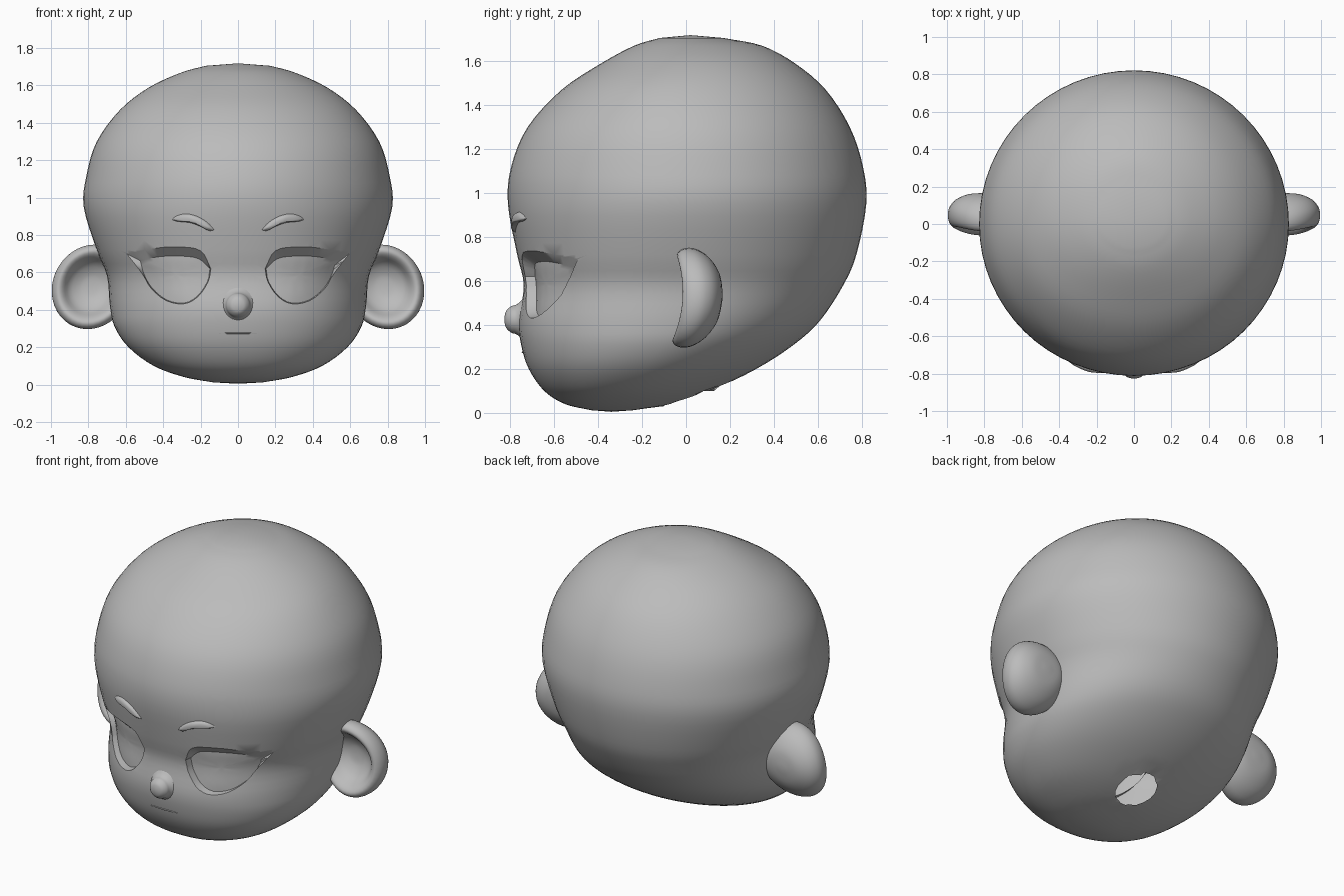
import bpy, bmesh, math
from mathutils import Vector
from mathutils.bvhtree import BVHTree

if "Cube" in bpy.data.objects:
    bpy.data.objects.remove(bpy.data.objects["Cube"])

skin = bpy.data.materials.new("grey_skin")
skin.diffuse_color = (0.5, 0.5, 0.5, 1)
skin.use_nodes = True
skin.node_tree.nodes["Principled BSDF"].inputs["Base Color"].default_value = skin.diffuse_color


def spline(pts, n):
    """Catmull-Rom curve through points, n steps per span."""
    pts = [Vector(p) for p in pts]
    ext = [2 * pts[0] - pts[1]] + pts + [2 * pts[-1] - pts[-2]]
    out = []
    for i in range(len(pts) - 1):
        a, b, c, d = ext[i:i + 4]
        for k in range(n):
            t = k / n
            out.append(0.5 * (2 * b + (c - a) * t + (2 * a - 5 * b + 4 * c - d) * t * t
                              + (3 * b - a - 3 * c + d) * t ** 3))
    return out + [pts[-1]]


def loft(name, rings, start=None, end=None):
    """Skin closed rings of equal length, with optional pole points."""
    bm = bmesh.new()
    rows = [[bm.verts.new(p) for p in r] for r in rings]
    n = len(rows[0])
    for a, b in zip(rows, rows[1:]):
        for i in range(n):
            j = (i + 1) % n
            bm.faces.new((a[i], a[j], b[j], b[i]))
    for pole, row in ((start, rows[0]), (end, rows[-1])):
        if pole is not None:
            v = bm.verts.new(pole)
            for i in range(n):
                bm.faces.new((v, row[i], row[(i + 1) % n]))
    bmesh.ops.recalc_face_normals(bm, faces=bm.faces)
    me = bpy.data.meshes.new(name)
    bm.to_mesh(me)
    bm.free()
    me.materials.append(skin)
    ob = bpy.data.objects.new(name, me)
    bpy.context.collection.objects.link(ob)
    return ob


def smooth(ob, angle=40):
    bpy.ops.object.select_all(action='DESELECT')
    ob.select_set(True)
    bpy.context.view_layer.objects.active = ob
    bpy.ops.object.shade_smooth_by_angle(angle=math.radians(angle))


# Head: stacked sections (height, front y, back y, half width, y of widest point)
levels = [(.012, -.43, -.24, .13, -.34), (.04, -.55, -.07, .285, -.32),
          (.10, -.645, .11, .45, -.27), (.20, -.715, .32, .585, -.19),
          (.31, -.75, .49, .66, -.11), (.42, -.76, .61, .685, -.05),
          (.58, -.738, .715, .70, 0), (.72, -.768, .775, .755, 0),
          (.95, -.81, .82, .825, 0), (1.12, -.795, .805, .81, 0),
          (1.30, -.72, .745, .755, 0), (1.47, -.565, .635, .63, 0),
          (1.59, -.385, .495, .475, .03), (1.67, -.235, .345, .30, .03),
          (1.705, -.12, .17, .17, .02)]
SEG = 64
rings = []
for z, f, b, w, c in spline(levels, 4):
    e = 2 / (2.2 - 0.2 * min(1, max(0, (z - .6) / .4)))
    ring = []
    for i in range(SEG):
        a = 2 * math.pi * i / SEG
        ca, sa = math.cos(a), math.sin(a)
        k = e if sa < 0 else 1
        x = math.copysign(abs(ca) ** k, ca) * w
        y = c + (math.copysign(abs(sa) ** k, sa)) * (b - c if sa > 0 else c - f)
        ring.append((x, y, z))
    rings.append(ring)
head = loft("head", rings, (0, -.34, .005), (0, .02, 1.718))
bm = bmesh.new()
bm.from_mesh(head.data)
tree = BVHTree.FromBMesh(bm)
bm.free()


def on_face(x, z, off=0.0):
    hit = tree.ray_cast(Vector((x, -2, z)), Vector((0, 1, 0)))[0]
    return Vector((x, hit.y + off, z))


def rings_inward(outline, offset, steps=6):
    """Shrinking copies of an outline laid on the face; offset(t), t = 1 at the rim."""
    mid = sum(outline, Vector((0, 0))) / len(outline)
    rs = []
    for s in range(steps):
        t = 1 - s / steps
        rs.append([on_face(*(mid + (p - mid) * t), offset(t)) for p in outline])
    return rs, on_face(*mid, offset(0))


# Eye sockets: winged outer rim tapering to a recessed eye surface
up_out = [(.145, .62), (.2, .717), (.33, .738), (.465, .727), (.595, .70)]
up_in = [(.15, .62), (.215, .675), (.325, .688), (.43, .683), (.522, .662)]
low_out = [(.595, .70), (.51, .59), (.465, .515), (.385, .45), (.29, .432),
           (.215, .47), (.16, .55), (.145, .62)]
low_in = [(.522, .662), (.502, .59), (.46, .518), (.383, .454), (.29, .436),
          (.218, .473), (.164, .55), (.15, .62)]
outer = spline(up_out, 4)[:-1] + spline(low_out, 3)[:-1]
inner = spline(up_in, 4)[:-1] + spline(low_in, 3)[:-1]
for s, side in ((1, "right"), (-1, "left")):
    o = [Vector((p.x * s, p.y)) for p in outer]
    q = [Vector((p.x * s, p.y)) for p in inner]
    floor, mid = rings_inward(q, lambda t: .045 - .012 * (1 - t * t))
    front = [[on_face(p.x, p.y, -.15) for p in o], [on_face(p.x, p.y, -.001) for p in o]]
    centre = sum(front[0], Vector()) / len(o)
    cutter = loft(side + "_eye_cutter", front + floor, centre + Vector((0, -.1, 0)), mid)
    cutter.hide_render = True
    cutter.hide_set(True)
    mod = head.modifiers.new(side + "_socket", 'BOOLEAN')
    mod.object = cutter
    mod.solver = 'EXACT'
    bpy.context.view_layer.objects.active = head
    bpy.ops.object.modifier_apply(modifier=mod.name)
    bpy.data.objects.remove(cutter)

# Neck opening under the head
bm = bmesh.new()
bm.from_mesh(head.data)
NY, NR = .02, .12
gone = []
for f in bm.faces:
    p = f.calc_center_median()
    if p.z < .3 and math.hypot(p.x, p.y - NY) < NR:
        gone.append(f)
bmesh.ops.delete(bm, geom=gone, context='FACES')
for v in bm.verts:
    if v.is_boundary and v.co.z < .3:
        d = Vector((v.co.x, v.co.y - NY))
        d = d.normalized() * NR
        v.co.x, v.co.y = d.x, d.y + NY
bm.to_mesh(head.data)
bm.free()
smooth(head, 35)

# Eyebrows: puffy arched strips
brow = (spline([(.12, .825), (.16, .868), (.22, .903), (.28, .916), (.33, .906), (.362, .884)], 3)[:-1]
        + spline([(.362, .884), (.33, .873), (.26, .866), (.2, .845), (.15, .82), (.12, .825)], 3)[:-1])
for s, side in ((1, "right"), (-1, "left")):
    rs, mid = rings_inward([Vector((p.x * s, p.y)) for p in brow],
                           lambda t: .006 - .03 * math.sqrt(1 - t * t))
    smooth(loft(side + "_eyebrow", rs, None, mid), 60)

# Mouth: thin lip line
lip = [Vector((.11 * math.cos(a), .275 + .004 * math.sin(a)))
       for a in (2 * math.pi * i / 32 for i in range(32))]
rs, mid = rings_inward(lip, lambda t: .003 - .009 * math.sqrt(1 - t * t))
smooth(loft("mouth", rs, None, mid), 60)

# Nose: small button flaring into the face
nose = []
for r, y in spline([(.10, -.738), (.078, -.757), (.066, -.775), (.060, -.795), (.04, -.817), (.015, -.825)], 3):
    nose.append([(r * math.cos(a), y, .425 + r * math.sin(a))
                 for a in (2 * math.pi * i / 32 for i in range(32))])
smooth(loft("nose", nose, None, (0, -.826, .425)), 80)

# Ears: rounded cups, bent forward at top and bottom
ear_profile = [(.15, .165), (.5, .158), (.8, .13), (.96, .09), (1, .05), (.96, .01),
               (.85, -.015), (.72, -.005), (.55, .04), (.3, .065), (.1, .07)]
for s, side in ((1, "right"), (-1, "left")):
    rs = []
    for r, y in spline(ear_profile, 3):
        ring = []
        for i in range(40):
            a = 2 * math.pi * i / 40
            v = r * math.sin(a)
            ring.append((s * (.785 + .21 * r * math.cos(a) - .02 * v),
                         y - .05 * v * v + .012 * v, .523 + .226 * v))
        rs.append(ring)
    smooth(loft(side + "_ear", rs, (s * .785, .167, .523), (s * .785, .07, .523)), 80)
